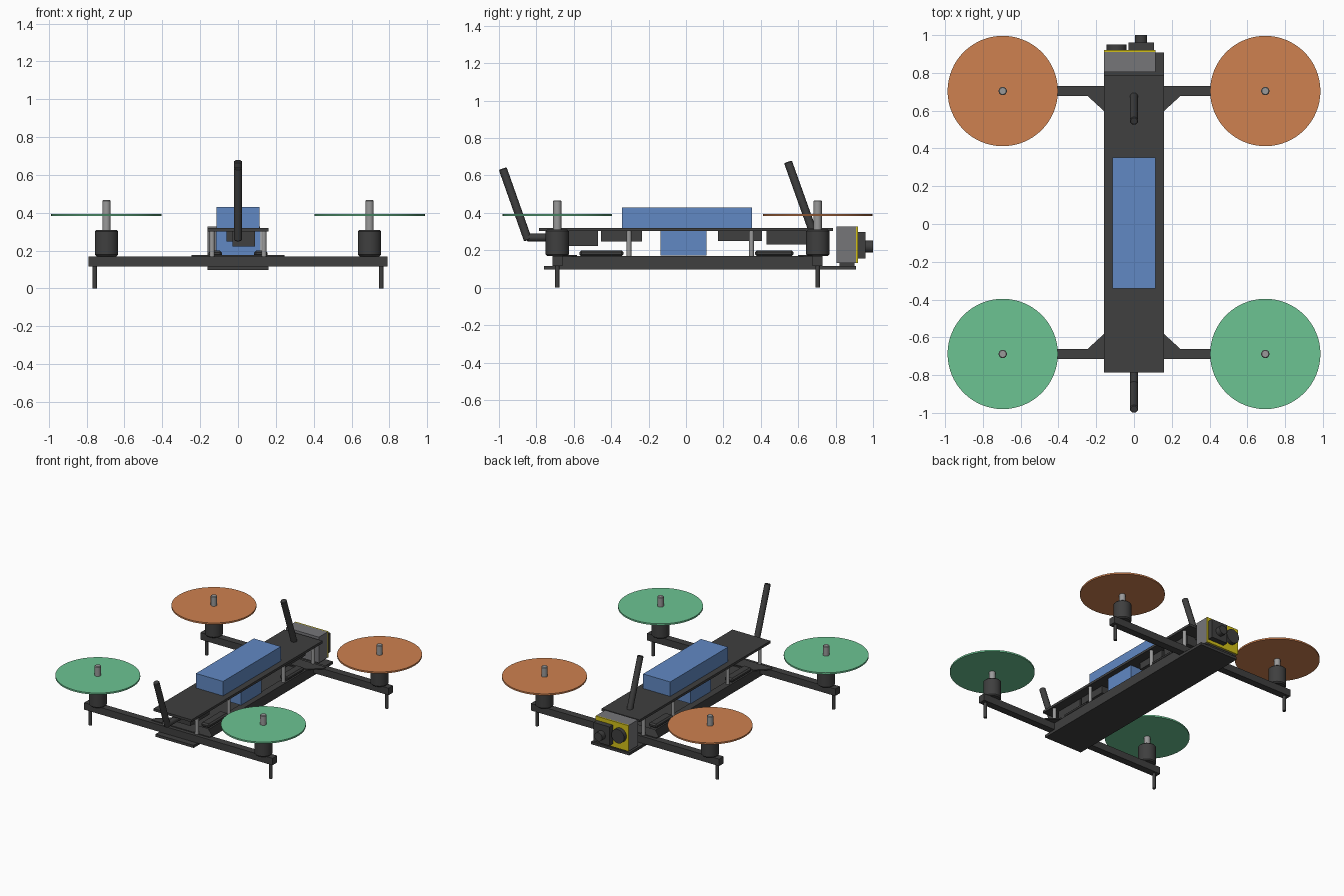
import bpy, bmesh
from mathutils import Vector

if "Cube" in bpy.data.objects:
    bpy.data.objects.remove(bpy.data.objects["Cube"])


def colour(name, rgb):
    m = bpy.data.materials.new(name)
    m.diffuse_color = (*rgb, 1)
    m.use_nodes = True
    m.node_tree.nodes["Principled BSDF"].inputs["Base Color"].default_value = m.diffuse_color
    return m


DARK = colour("carbon", (0.05, 0.05, 0.05))
METAL = colour("metal", (0.32, 0.32, 0.32))
CASE = colour("camera_grey", (0.18, 0.18, 0.19))
BLUE = colour("blue", (0.12, 0.25, 0.55))
ORANGE = colour("orange", (0.62, 0.22, 0.08))
GREEN = colour("green", (0.15, 0.55, 0.29))
YELLOW = colour("yellow", (0.65, 0.53, 0.01))


def finish(bm, name, mat, bevel=0, smooth=False):
    bmesh.ops.recalc_face_normals(bm, faces=bm.faces)
    me = bpy.data.meshes.new(name)
    bm.to_mesh(me)
    bm.free()
    ob = bpy.data.objects.new(name, me)
    bpy.context.collection.objects.link(ob)
    me.materials.append(mat)
    if bevel:
        mod = ob.modifiers.new("bevel", "BEVEL")
        mod.width, mod.segments, mod.limit_method = bevel, 1, "ANGLE"
    if smooth:
        bpy.ops.object.select_all(action="DESELECT")
        ob.select_set(True)
        bpy.context.view_layer.objects.active = ob
        bpy.ops.object.shade_smooth_by_angle()
    return ob


def box(name, x, y, z, mat=DARK, bevel=0):
    """Box from (min, max) ranges."""
    bm = bmesh.new()
    bmesh.ops.create_cube(bm, size=1)
    for v in bm.verts:
        v.co = [(r[0] + r[1]) / 2 + c * (r[1] - r[0]) for r, c in zip((x, y, z), v.co)]
    return finish(bm, name, mat, bevel)


def rod(name, a, b, r, mat=DARK, sides=24, bevel=0):
    """Cylinder between two points."""
    a, b = Vector(a), Vector(b)
    bm = bmesh.new()
    bmesh.ops.create_cone(bm, cap_ends=True, segments=sides, radius1=r, radius2=r, depth=(b - a).length)
    ob = finish(bm, name, mat, bevel, True)
    ob.location = (a + b) / 2
    ob.rotation_mode = "QUATERNION"
    ob.rotation_quaternion = Vector((0, 0, 1)).rotation_difference(b - a)
    return ob


def plate(name, pts, z0, z1, mat=DARK):
    """Outline extruded upward."""
    bm = bmesh.new()
    f = bm.faces.new([bm.verts.new((x, y, z0)) for x, y in pts])
    ext = bmesh.ops.extrude_face_region(bm, geom=[f])["geom"]
    for v in ext:
        if isinstance(v, bmesh.types.BMVert):
            v.co.z = z1
    return finish(bm, name, mat)


# Frame plates and side rails
box("bottom_plate", (-0.16, 0.16), (-0.76, 0.908), (0.097, 0.117))
box("top_plate", (-0.16, 0.16), (-0.785, 0.785), (0.302, 0.32))
for s, side in ((-1, "left"), (1, "right")):
    box("rail_" + side, sorted((s * 0.105, s * 0.16)), (-0.69, 0.70), (0.117, 0.17))

for yc, inward, end, tint in ((-0.688, 1, "front", GREEN), (0.704, -1, "rear", ORANGE)):
    # Cross arm with triangular gussets
    box("arm_" + end, (-0.79, 0.79), (yc - 0.027, yc + 0.027), (0.117, 0.17))
    ya, yb = yc + inward * 0.027, yc + inward * 0.105
    plate("gusset_" + end, [(-0.245, yc), (-0.245, ya), (-0.16, yb), (0.16, yb), (0.245, ya), (0.245, yc)],
          0.168, 0.176)
    for s, side in ((-1, "left"), (1, "right")):
        tag = end + "_" + side
        x = s * 0.695
        # Motor, shaft, rotor disc and landing leg
        rod("motor_" + tag, (x, yc, 0.17), (x, yc, 0.31), 0.062, DARK, 32, 0.008)
        rod("shaft_" + tag, (x, yc, 0.30), (x, yc, 0.467), 0.022, METAL, 24, 0.004)
        rod("rotor_" + tag, (x, yc, 0.382), (x, yc, 0.394), 0.292, tint, 64)
        rod("leg_" + tag, (s * 0.757, yc, 0), (s * 0.757, yc, 0.12), 0.012, DARK, 16)
        # Standoffs between the frame and top plate
        for i, y in enumerate((yc, 0.35 if yc > 0 else -0.305)):
            rod(f"standoff_{tag}_{i}", (s * 0.137, y, 0.165), (s * 0.137, y, 0.305), 0.013, METAL, 16)
        # Speed controller on the rail
        ys = (0.37, 0.575) if yc > 0 else (-0.57, -0.335)
        box("speed_controller_" + tag, sorted((s * 0.085, s * 0.155)), ys, (0.168, 0.2), DARK, 0.01)

# Electronics hung under the top plate
box("receiver_front", (-0.03, 0.09), (-0.70, -0.47), (0.222, 0.303))
box("module_front", (-0.06, 0.09), (-0.455, -0.235), (0.248, 0.303))
box("receiver_rear", (-0.03, 0.09), (0.43, 0.68), (0.23, 0.303))
box("module_rear", (-0.06, 0.09), (0.17, 0.405), (0.25, 0.303))

# Battery and flight controller
box("battery", (-0.114, 0.114), (-0.342, 0.352), (0.32, 0.43), BLUE)
box("flight_controller", (-0.115, 0.12), (-0.135, 0.11), (0.172, 0.303), BLUE)

# Antennas
rod("antenna_front_base", (0, -0.70, 0.268), (0, -0.85, 0.268), 0.021, DARK, 16, 0.004)
rod("antenna_front", (0, -0.845, 0.255), (0, -0.98, 0.637), 0.022, DARK, 16, 0.004)
rod("antenna_rear", (0, 0.682, 0.29), (0, 0.545, 0.673), 0.022, DARK, 16, 0.004)

# Camera at the rear end
box("camera_foot", (-0.13, 0.09), (0.82, 0.90), (0.11, 0.14))
box("camera_body", (-0.16, 0.115), (0.805, 0.91), (0.132, 0.328), CASE)
box("camera_face", (-0.16, 0.115), (0.91, 0.92), (0.132, 0.328), YELLOW)
box("lens_mount", (-0.03, 0.105), (0.915, 0.96), (0.155, 0.298))
rod("lens", (0.037, 0.95, 0.22), (0.037, 1.0, 0.22), 0.033, DARK, 24)
rod("second_lens", (-0.092, 0.915, 0.24), (-0.092, 0.95, 0.24), 0.053, DARK, 32)
